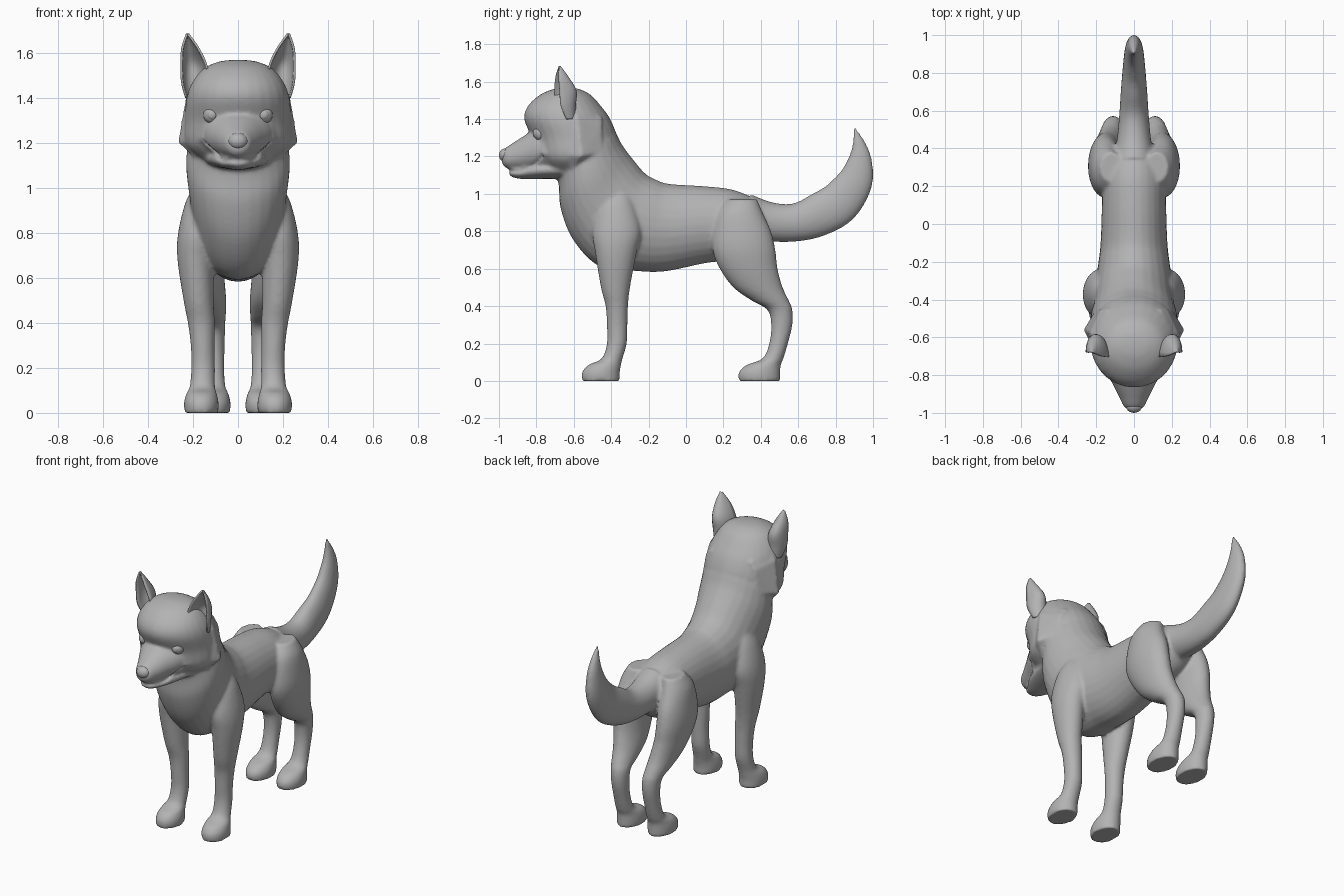
import bpy, bmesh, math
from mathutils import Vector, Matrix

if "Cube" in bpy.data.objects:
    bpy.data.objects.remove(bpy.data.objects["Cube"])

fur = bpy.data.materials.new("plain grey")
fur.diffuse_color = (0.45, 0.45, 0.45, 1)
fur.use_nodes = True
fur.node_tree.nodes["Principled BSDF"].inputs["Base Color"].default_value = fur.diffuse_color


def finish(name, bm):
    bmesh.ops.recalc_face_normals(bm, faces=bm.faces)
    me = bpy.data.meshes.new(name)
    bm.to_mesh(me)
    bm.free()
    me.materials.append(fur)
    me.shade_smooth()
    ob = bpy.data.objects.new(name, me)
    bpy.context.collection.objects.link(ob)
    return ob


def spline(rows, steps=6):
    """Catmull-Rom interpolation of section rows."""
    out = []
    for i in range(len(rows) - 1):
        p = [rows[max(0, min(len(rows) - 1, i + k))] for k in (-1, 0, 1, 2)]
        for s in range(steps):
            t = s / steps
            out.append([0.5 * (2 * b + (c - a) * t + (2 * a - 5 * b + 4 * c - d) * t * t
                               + (3 * b - a - 3 * c + d) * t ** 3) for a, b, c, d in zip(*p)])
    return out + [list(rows[-1])]


def loft(name, rows, side=1, n=28):
    """Rows: x, y, z, half width, half height, angle of the section in the side view."""
    bm = bmesh.new()
    rings = []
    for x, y, z, rx, rv, ang in spline(rows):
        rx, rv, a = max(rx, .002), max(rv, .002), math.radians(ang)
        rings.append([bm.verts.new((side * (x + rx * math.cos(u)),
                                    y + rv * math.sin(u) * math.cos(a),
                                    z + rv * math.sin(u) * math.sin(a)))
                      for u in (2 * math.pi * k / n for k in range(n))])
    for r, q in zip(rings, rings[1:]):
        for k in range(n):
            bm.faces.new((r[k], r[(k + 1) % n], q[(k + 1) % n], q[k]))
    bm.faces.new(rings[0])
    bm.faces.new(rings[-1])
    return finish(name, bm)


def ball(name, loc, size):
    bm = bmesh.new()
    bmesh.ops.create_uvsphere(bm, u_segments=24, v_segments=16, radius=1,
                              matrix=Matrix.Translation(loc) @ Matrix.Diagonal((*size, 1)))
    return finish(name, bm)


parts = []
# torso and neck
parts.append(loft("body", [
    (0, .46, .86, .05, .06, 90), (0, .38, .835, .13, .135, 90), (0, .25, .835, .165, .187, 90),
    (0, .1, .835, .17, .206, 90), (0, -.1, .82, .177, .234, 88), (0, -.215, .83, .19, .25, 75),
    (0, -.34, .86, .205, .277, 64), (0, -.44, .965, .215, .268, 53), (0, -.505, 1.09, .23, .237, 46),
    (0, -.535, 1.2, .22, .21, 46), (0, -.58, 1.28, .18, .17, 45)]))

# tail
parts.append(loft("tail", [
    (0, .32, .88, .11, .12, 75), (0, .45, .85, .09, .105, 82), (0, .58, .847, .078, .102, 95),
    (0, .7, .885, .07, .115, 108), (0, .82, .953, .06, .115, 130), (0, .905, 1.07, .05, .095, 155),
    (0, .93, 1.18, .038, .065, 175), (0, .925, 1.265, .025, .036, 190), (0, .9, 1.355, .005, .006, 200)]))

# legs with paws
front = [(.15, -.36, 1.0, .05, .06), (.163, -.37, .93, .072, .1), (.18, -.37, .8, .086, .13),
         (.187, -.375, .68, .082, .11), (.175, -.377, .5, .067, .078), (.163, -.37, .4, .06, .06),
         (.157, -.368, .3, .053, .055), (.155, -.37, .2, .053, .053), (.158, -.395, .12, .056, .056),
         (.162, -.435, .085, .068, .088), (.163, -.455, .045, .077, .101), (.163, -.455, 0, .075, .101)]
hind = [(.12, .3, .97, .06, .08), (.14, .29, .9, .08, .12), (.15, .3, .8, .088, .155),
        (.153, .31, .7, .09, .168), (.145, .335, .6, .085, .155), (.13, .385, .5, .078, .132),
        (.12, .45, .43, .066, .1), (.113, .502, .38, .056, .067), (.11, .512, .3, .051, .057),
        (.11, .495, .2, .049, .05), (.11, .465, .12, .054, .056), (.11, .415, .085, .068, .092),
        (.11, .393, .045, .077, .111), (.11, .393, 0, .075, .111)]
for side in (1, -1):
    parts.append(loft("front_leg", [r + (0,) for r in front], side))
    parts.append(loft("hind_leg", [r + (0,) for r in hind], side))

# skull from horizontal sections: z, front y, back y, half width
skull = [(1.09, -.72, -.5, .1), (1.14, -.76, -.45, .18), (1.2, -.8, -.39, .235), (1.3, -.825, -.37, .236),
         (1.4, -.865, -.405, .228), (1.47, -.845, -.455, .202), (1.53, -.78, -.51, .152),
         (1.56, -.71, -.57, .085), (1.568, -.66, -.62, .02)]
parts.append(loft("head", [(0, (f + b) / 2, z, w, (b - f) / 2, 0) for z, f, b, w in skull]))

# pointed cheek ruff as a hull around its rim
bm = bmesh.new()
rim = [(0, -.68, 1.08), (.1, -.66, 1.09), (.2, -.6, 1.14), (.268, -.56, 1.2),
       (.25, -.57, 1.3), (.234, -.58, 1.4), (.19, -.59, 1.47)]
for x, y, z in rim:
    for s in (1, -1):
        bm.verts.new((s * x, y, z))
        bm.verts.new((s * x * .6, -.77, 1.26 + (z - 1.26) * .75))
        bm.verts.new((s * x * .75, -.45, 1.28 + (z - 1.28) * .7))
hull = bmesh.ops.convex_hull(bm, input=bm.verts)
junk = {g for g in hull["geom_interior"] + hull["geom_unused"] if isinstance(g, bmesh.types.BMVert)}
bmesh.ops.delete(bm, geom=list(junk), context='VERTS')
parts.append(finish("ruff", bm))

# muzzle and lower jaw
parts.append(loft("muzzle", [
    (0, -.68, 1.24, .185, .13, 90), (0, -.78, 1.238, .15, .118, 90), (0, -.85, 1.222, .112, .098, 90),
    (0, -.92, 1.202, .077, .074, 90), (0, -.968, 1.193, .052, .05, 90), (0, -.985, 1.19, .02, .02, 90)]))
parts.append(loft("jaw", [
    (0, -.66, 1.13, .15, .05, 90), (0, -.8, 1.126, .115, .046, 90), (0, -.88, 1.117, .075, .037, 90),
    (0, -.93, 1.116, .045, .026, 90), (0, -.948, 1.118, .015, .01, 90)]))

# blend the parts into one skin
bpy.ops.object.select_all(action='DESELECT')
for p in parts:
    p.select_set(True)
dog = parts[0]
bpy.context.view_layer.objects.active = dog
bpy.ops.object.join()
dog.name = "body"
m = dog.modifiers.new("blend", 'REMESH')
m.mode, m.voxel_size, m.use_smooth_shade = 'VOXEL', .01, True
s = dog.modifiers.new("soften", 'SMOOTH')
s.factor, s.iterations = .5, 5
for name in ("blend", "soften"):
    bpy.ops.object.modifier_apply(modifier=name)
# mouth crease, rising to the corners
for v in dog.data.vertices:
    y = v.co.y
    if -.97 < y < -.765 and v.co.z < 1.23:
        gap = abs(v.co.z - (1.122 + .08 * (max(0, y + .91) / .14) ** 2))
        if gap < .014:
            k = 1 - gap / .014
            v.co.x *= 1 - .07 * k
            v.co.y += .008 * k
dog.data.materials.clear()
dog.data.materials.append(fur)
dog.data.shade_smooth()

# nose
ball("nose", (0, -.963, 1.207), (.043, .037, .037))

for side, word in ((1, "left"), (-1, "right")):
    # eyes
    ball(word + "_eye", (side * .115, -.777, 1.325), (.039, .039, .041))
    ball(word + "_iris", (side * .115, -.807, 1.325), (.021, .012, .022))
    # cupped ears: z, centre x, half width, rim y, depth
    bm = bmesh.new()
    rows = [(1.4, .17, .06, -.655, .06), (1.47, .186, .062, -.685, .09), (1.55, .197, .054, -.69, .1),
            (1.62, .212, .035, -.69, .06), (1.682, .224, .003, -.68, .005)]
    grid = []
    for z, cx, w, ye, d in spline(rows, 5):
        grid.append([bm.verts.new((side * (cx + w * math.sin(a)),
                                   ye + d * math.cos(a) + .25 * w * math.sin(a), z))
                     for a in (math.radians(-90 + 15 * k) for k in range(13))])
    for r, q in zip(grid, grid[1:]):
        for k in range(12):
            bm.faces.new((r[k], r[k + 1], q[k + 1], q[k]))
    ear = finish(word + "_ear", bm)
    t = ear.modifiers.new("thickness", 'SOLIDIFY')
    t.thickness, t.offset = .01, 0
